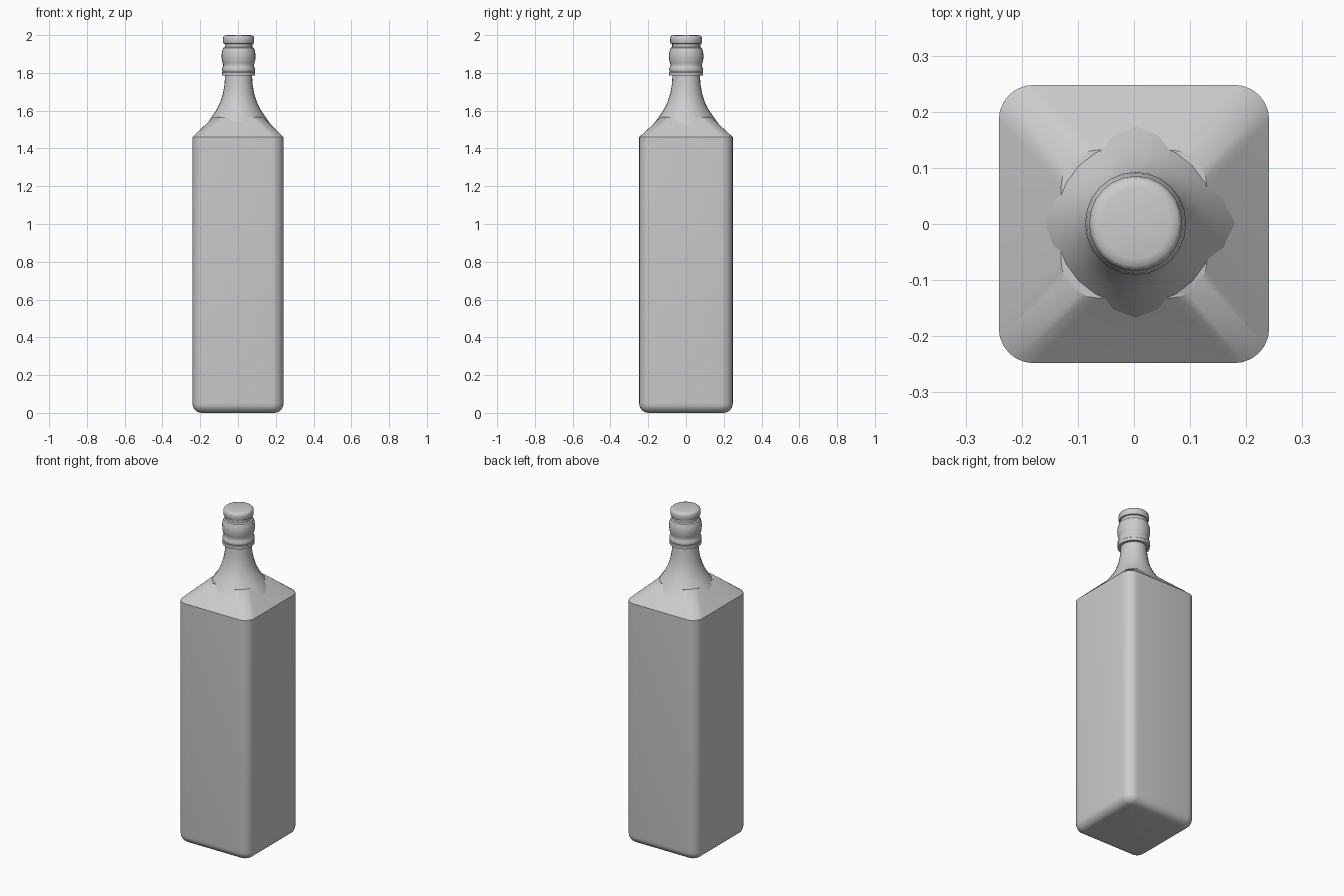
import bpy, bmesh
from math import sin, cos, pi, radians

if "Cube" in bpy.data.objects:
    bpy.data.objects.remove(bpy.data.objects["Cube"])


def finish(name, bm, angle):
    bmesh.ops.recalc_face_normals(bm, faces=bm.faces)
    me = bpy.data.meshes.new(name)
    bm.to_mesh(me)
    bm.free()
    ob = bpy.data.objects.new(name, me)
    bpy.context.collection.objects.link(ob)
    bpy.ops.object.select_all(action='DESELECT')
    ob.select_set(True)
    bpy.context.view_layer.objects.active = ob
    bpy.ops.object.shade_smooth_by_angle(angle=radians(angle))
    return ob


def loft(name, rings, cap_start=True, cap_end=True, angle=35):
    bm = bmesh.new()
    loops = [[bm.verts.new(p) for p in r] for r in rings]
    n = len(loops[0])
    for a, b in zip(loops, loops[1:]):
        for i in range(n):
            j = (i + 1) % n
            bm.faces.new((a[i], a[j], b[j], b[i]))
    if cap_start:
        bm.faces.new(loops[0][::-1])
    if cap_end:
        bm.faces.new(loops[-1])
    return finish(name, bm, angle)


def rounded_rect(hx, hy, r, z, seg=6):
    pts = []
    for q, (sx, sy) in enumerate(((1, 1), (-1, 1), (-1, -1), (1, -1))):
        for k in range(seg + 1):
            a = (q + k / seg) * pi / 2
            pts.append((sx * (hx - r) + r * cos(a), sy * (hy - r) + r * sin(a), z))
    return pts


def lathe(name, profile, cap_start=False, cap_end=False, sides=24, angle=35):
    rings = [[(0.003 + r * cos(2 * pi * i / sides), 0.001 + 1.02 * r * sin(2 * pi * i / sides), z)
              for i in range(sides)] for r, z in profile]
    return loft(name, rings, cap_start, cap_end, angle)


# Square body with rounded bottom edge and sloping shoulders
HX, HY, R, F = 0.241, 0.248, 0.062, 0.05
rings = []
for k in range(7):
    t = k / 6 * pi / 2
    d = F * (1 - sin(t))
    rings.append(rounded_rect(HX - d, HY - d, R - d, F * (1 - cos(t))))
rings.append(rounded_rect(HX, HY, R, 1.46))
rings.append(rounded_rect(0.13, 0.132, 0.066, 1.567))
loft("bottle_body", rings)

# Flared neck, its lower rim sunk into the shoulders
lathe("neck", [(0.194, 1.497), (0.166, 1.533), (0.142, 1.568), (0.117, 1.605), (0.097, 1.645),
               (0.083, 1.69), (0.075, 1.735), (0.071, 1.79)])

# Collar ring and bulged finish around the mouth
lathe("neck_finish", [(0.069, 1.785), (0.088, 1.785), (0.088, 1.803), (0.085, 1.806),
                      (0.088, 1.813), (0.088, 1.822), (0.083, 1.832), (0.081, 1.842),
                      (0.085, 1.854), (0.089, 1.872), (0.090, 1.895), (0.087, 1.915),
                      (0.081, 1.932), (0.073, 1.937), (0.073, 1.96)])

# Stopper cap with softened rims
lathe("cap", [(0.071, 1.953), (0.080, 1.955), (0.083, 1.961), (0.083, 1.982),
              (0.081, 1.991), (0.075, 1.997), (0.062, 2.0)], True, True)
